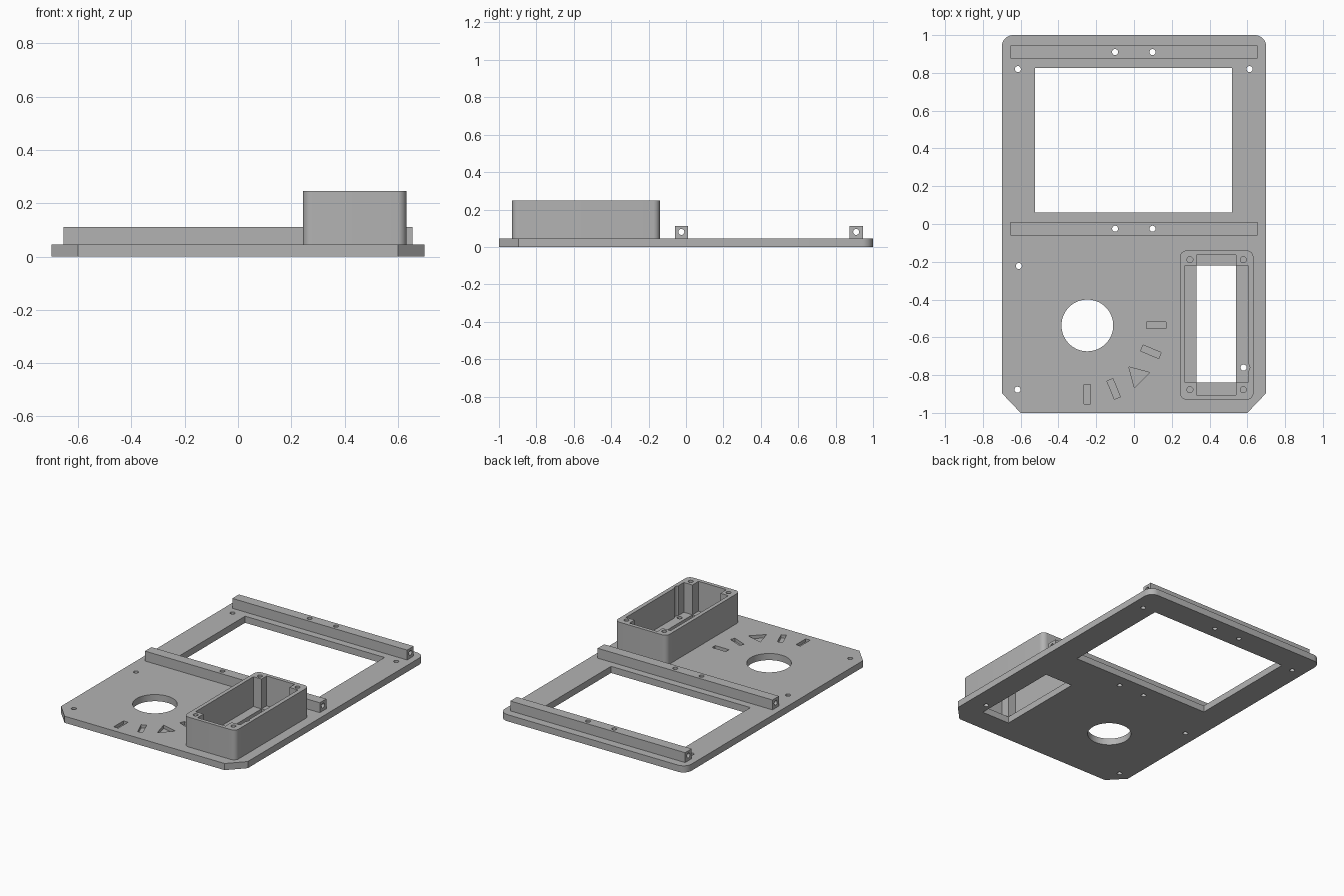
import bpy, bmesh, math
from mathutils import Vector

cube = bpy.data.objects.get("Cube")
if cube:
    bpy.data.objects.remove(cube, do_unlink=True)

grey = bpy.data.materials.new("plain grey")
grey.use_nodes = True
colour = (0.45, 0.45, 0.45, 1)
grey.diffuse_color = colour
grey.node_tree.nodes["Principled BSDF"].inputs["Base Color"].default_value = colour


def prism(name, outline, z0, z1):
    """Extrude a counter-clockwise outline from z0 to z1."""
    bm = bmesh.new()
    base = bm.faces.new([bm.verts.new((x, y, z0)) for x, y in outline])
    top = bmesh.ops.extrude_face_region(bm, geom=[base])["geom"]
    verts = [v for v in top if isinstance(v, bmesh.types.BMVert)]
    bmesh.ops.translate(bm, verts=verts, vec=(0, 0, z1 - z0))
    bmesh.ops.recalc_face_normals(bm, faces=bm.faces)
    mesh = bpy.data.meshes.new(name)
    bm.to_mesh(mesh)
    bm.free()
    mesh.materials.append(grey)
    obj = bpy.data.objects.new(name, mesh)
    bpy.context.collection.objects.link(obj)
    return obj


def rect(x0, x1, y0, y1):
    return [(x0, y0), (x1, y0), (x1, y1), (x0, y1)]


def circle(x, y, r, n=32, start=0.0):
    return [(x + r * math.cos(start + math.tau * i / n),
             y + r * math.sin(start + math.tau * i / n)) for i in range(n)]


def arc(x, y, r, start, n=8):
    return [(x + r * math.cos(start + math.pi / 2 * i / n),
             y + r * math.sin(start + math.pi / 2 * i / n)) for i in range(n + 1)]


def rounded_rect(x0, x1, y0, y1, r):
    corners = [(x1 - r, y1 - r), (x0 + r, y1 - r), (x0 + r, y0 + r), (x1 - r, y0 + r)]
    return [p for i, c in enumerate(corners) for p in arc(*c, r, i * math.pi / 2)]


def activate(obj):
    bpy.ops.object.select_all(action="DESELECT")
    obj.select_set(True)
    bpy.context.view_layer.objects.active = obj


def cut(obj, cutter):
    activate(obj)
    mod = obj.modifiers.new("cut", "BOOLEAN")
    mod.operation = "DIFFERENCE"
    mod.solver = "EXACT"
    mod.object = cutter
    bpy.ops.object.modifier_apply(modifier=mod.name)
    bpy.data.objects.remove(cutter, do_unlink=True)


def drill(obj, outline, z0=-0.1, z1=0.5):
    cut(obj, prism("cutter", outline, z0, z1))


THICK, BOX_TOP, RAIL_TOP = 0.045, 0.247, 0.112
HOLE = 0.016
rail_ys = (-0.025, 0.91)
rail_holes = (-0.1, 0.098)

# Base plate: chamfered at the front, rounded at the back
outline = [(-0.6, -1), (0.6, -1), (0.7, -0.895)]
outline += arc(0.64, 0.94, 0.06, 0) + arc(-0.64, 0.94, 0.06, math.pi / 2)
outline += [(-0.7, -0.895)]
plate = prism("base_plate", outline, 0, THICK)

# Screen window, box opening, dial hole and screw holes
drill(plate, rect(-0.525, 0.52, 0.06, 0.826))
drill(plate, rect(0.33, 0.54, -0.84, -0.22))
dial = Vector((-0.247, -0.537))
drill(plate, circle(*dial, 0.137, 64))
screws = [(-0.615, 0.82), (0.612, 0.82), (-0.61, -0.222), (-0.617, -0.877), (0.58, -0.76)]
for x, y in screws + [(x, y) for x in rail_holes for y in rail_ys]:
    drill(plate, circle(x, y, HOLE))

# Engraved dial marks: four bars and a triangle pointing to the dial
for step in range(5):
    angle = -step * math.pi / 8
    along = Vector((math.cos(angle), math.sin(angle)))
    across = Vector((-along.y, along.x))
    centre = dial + along * 0.364
    if step == 2:
        mark = circle(*(dial + along * 0.377), 0.066, 3, angle + math.pi)
    else:
        mark = [tuple(centre + along * a * 0.052 + across * b * 0.017)
                for a, b in ((-1, -1), (1, -1), (1, 1), (-1, 1))]
    drill(plate, mark, THICK - 0.022, 0.1)

# Two mounting rails, bored lengthwise and drilled from above
rails = []
for name, y in zip(("middle_rail", "back_rail"), rail_ys):
    rail = prism(name, rect(-0.655, 0.655, y - 0.035, y + 0.035), THICK, RAIL_TOP)
    bore = prism("cutter", circle(0, 0, HOLE), -1, 1)
    bore.rotation_euler.y = math.pi / 2
    bore.location = (0, y, 0.08)
    bpy.context.view_layer.update()
    cut(rail, bore)
    for x in rail_holes:
        drill(rail, circle(x, y, HOLE))
    rails.append(rail)

# Open box with corner posts left by a cross-shaped cavity
box = prism("open_box", rounded_rect(0.244, 0.632, -0.93, -0.14, 0.035), THICK, BOX_TOP)
cross = [(0.33, -0.905), (0.54, -0.905), (0.54, -0.84), (0.604, -0.84),
         (0.604, -0.22), (0.54, -0.22), (0.54, -0.165), (0.33, -0.165),
         (0.33, -0.22), (0.27, -0.22), (0.27, -0.84), (0.33, -0.84)]
drill(box, cross)

# Screw clearance in the side wall and screw holes in the posts
drill(box, circle(0.584, -0.76, 0.029))
for x in (0.296, 0.579):
    for y in (-0.877, -0.189):
        drill(box, circle(x, y, HOLE))

for obj in [plate, box] + rails:
    activate(obj)
    bpy.ops.object.shade_smooth_by_angle(angle=math.radians(30))
